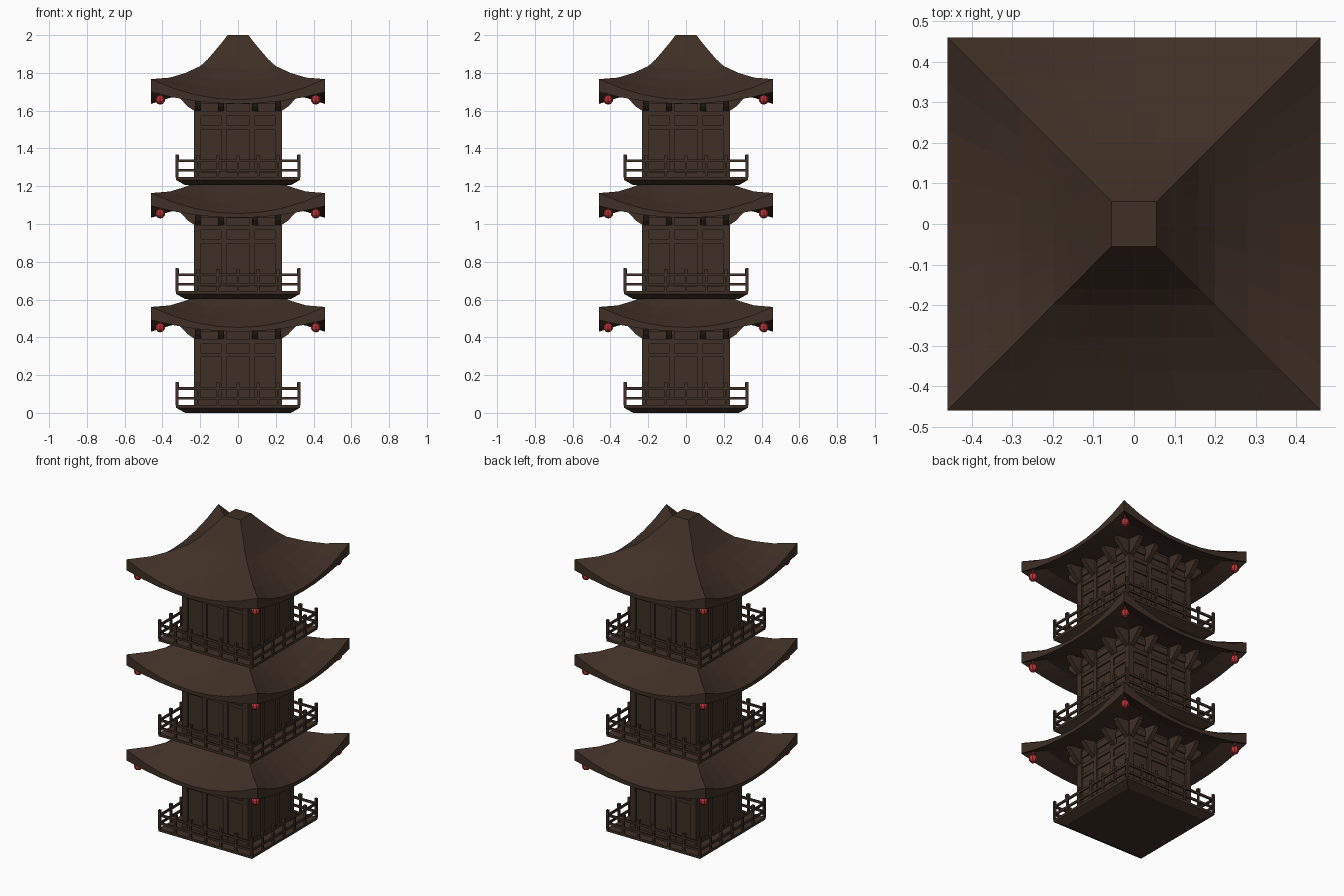
import bpy, bmesh, math
from mathutils import Matrix, Vector

if "Cube" in bpy.data.objects:
    bpy.data.objects.remove(bpy.data.objects["Cube"])


def material(name, rgb):
    m = bpy.data.materials.new(name)
    m.diffuse_color = (*rgb, 1)
    m.use_nodes = True
    m.node_tree.nodes["Principled BSDF"].inputs["Base Color"].default_value = m.diffuse_color
    return m


WOOD = material("dark_brown_wood", (0.050, 0.029, 0.019))
RED = material("lantern_red", (0.50, 0.035, 0.04))


def finish(bm, name, mat):
    bmesh.ops.recalc_face_normals(bm, faces=bm.faces[:])
    me = bpy.data.meshes.new(name)
    bm.to_mesh(me)
    bm.free()
    me.materials.append(mat)
    ob = bpy.data.objects.new(name, me)
    bpy.context.collection.objects.link(ob)
    return ob


def box(bm, x0, x1, y0, y1, z0, z1, turn=Matrix()):
    m = (turn @ Matrix.Translation(((x0 + x1) / 2, (y0 + y1) / 2, (z0 + z1) / 2))
         @ Matrix.Diagonal((x1 - x0, y1 - y0, z1 - z0, 1)))
    bmesh.ops.create_cube(bm, size=1, matrix=m)


def square_loft(bm, rings, n=1, cap=True):
    """Skin square rings (half size, mid height, corner lift)."""
    loops = []
    for r, z, lift in rings:
        loop = []
        for k in range(4):
            turn = Matrix.Rotation(k * math.pi / 2, 4, 'Z')
            for i in range(n):
                u = 2 * i / n - 1
                loop.append(bm.verts.new(turn @ Vector((u * r, -r, z + lift * u * u))))
        loops.append(loop)
    for a, b in zip(loops, loops[1:]):
        for i in range(len(a)):
            j = (i + 1) % len(a)
            bm.faces.new((a[i], a[j], b[j], b[i]))
    if cap:
        bm.faces.new(loops[0])
        bm.faces.new(loops[-1])


TURNS = [Matrix.Rotation(k * math.pi / 2, 4, 'Z') for k in range(4)]

# Roof surface from the peak out to the eave, then back under to the wall
PEAK = [(0.055, 0.794, 0), (0.085, 0.755, 0), (0.115, 0.717, 0.002), (0.16, 0.660, 0.006)]
SKIRT = [(0.20, 0.617, 0.013), (0.28, 0.556, 0.037), (0.36, 0.507, 0.062),
         (0.46, 0.452, 0.109), (0.46, 0.430, 0.062), (0.36, 0.462, 0.045), (0.21, 0.490, 0.0)]


def tier(z, label, top):
    up = Matrix.Translation((0, 0, z))

    # Deck slab with bevelled underside
    bm = bmesh.new()
    square_loft(bm, [(0.28, 0, 0), (0.328, 0.027, 0), (0.328, 0.043, 0)])
    bm.transform(up)
    finish(bm, label + "_deck", WOOD)

    # Wall core
    bm = bmesh.new()
    box(bm, -0.22, 0.22, -0.22, 0.22, 0.04, 0.49)
    bm.transform(up)
    finish(bm, label + "_walls", WOOD)

    # Timber frame: corner posts, studs and rails
    bm = bmesh.new()
    for t in TURNS:
        box(bm, 0.195, 0.232, -0.232, -0.195, 0.04, 0.48, t)
        for x in (-0.075, 0.075):
            box(bm, x - 0.014, x + 0.014, -0.23, -0.21, 0.04, 0.48, t)
        for z0, z1 in ((0.04, 0.07), (0.295, 0.318), (0.365, 0.39), (0.43, 0.47)):
            box(bm, -0.2, 0.2, -0.228, -0.21, z0, z1, t)
    bm.transform(up)
    finish(bm, label + "_timber_frame", WOOD)

    # Eave brackets
    bm = bmesh.new()
    for t in TURNS:
        for x in (-0.212, -0.09, 0.09, 0.212):
            prof = [(-0.22, 0.385), (-0.265, 0.415), (-0.315, 0.468), (-0.315, 0.485), (-0.22, 0.495)]
            sides = [[bm.verts.new(t @ Vector((x + d, y, h))) for y, h in prof] for d in (-0.015, 0.015)]
            bm.faces.new(sides[0])
            bm.faces.new(sides[1])
            for i in range(5):
                j = (i + 1) % 5
                bm.faces.new((sides[0][i], sides[0][j], sides[1][j], sides[1][i]))
    bm.transform(up)
    finish(bm, label + "_eave_brackets", WOOD)

    # Railing: posts with caps and two rails per side
    bm = bmesh.new()
    for t in TURNS:
        box(bm, 0.316, 0.33, -0.33, -0.316, 0.04, 0.163, t)
        for x in (-0.212, -0.107, 0, 0.107, 0.212):
            box(bm, x - 0.006, x + 0.006, -0.328, -0.316, 0.04, 0.135, t)
            box(bm, x - 0.009, x + 0.009, -0.331, -0.313, 0.135, 0.16, t)
        for h in (0.078, 0.129):
            box(bm, -0.325, 0.325, -0.327, -0.317, h - 0.007, h + 0.007, t)
    bm.transform(up)
    finish(bm, label + "_railing", WOOD)

    # Swept roof
    bm = bmesh.new()
    square_loft(bm, (PEAK if top else []) + SKIRT, n=8)
    bm.transform(up)
    finish(bm, label + "_roof", WOOD)

    # Red lanterns under the four corners
    bm = bmesh.new()
    for t in TURNS:
        bmesh.ops.create_uvsphere(bm, u_segments=8, v_segments=5, radius=0.026,
                                  matrix=t @ Matrix.Translation((0.412, -0.412, 0.452)))
        box(bm, 0.408, 0.416, -0.416, -0.408, 0.47, 0.505, t)
    bm.transform(up)
    finish(bm, label + "_lanterns", RED)


for i, label in enumerate(("lower", "middle", "upper")):
    tier(i * 0.603, label, i == 2)
